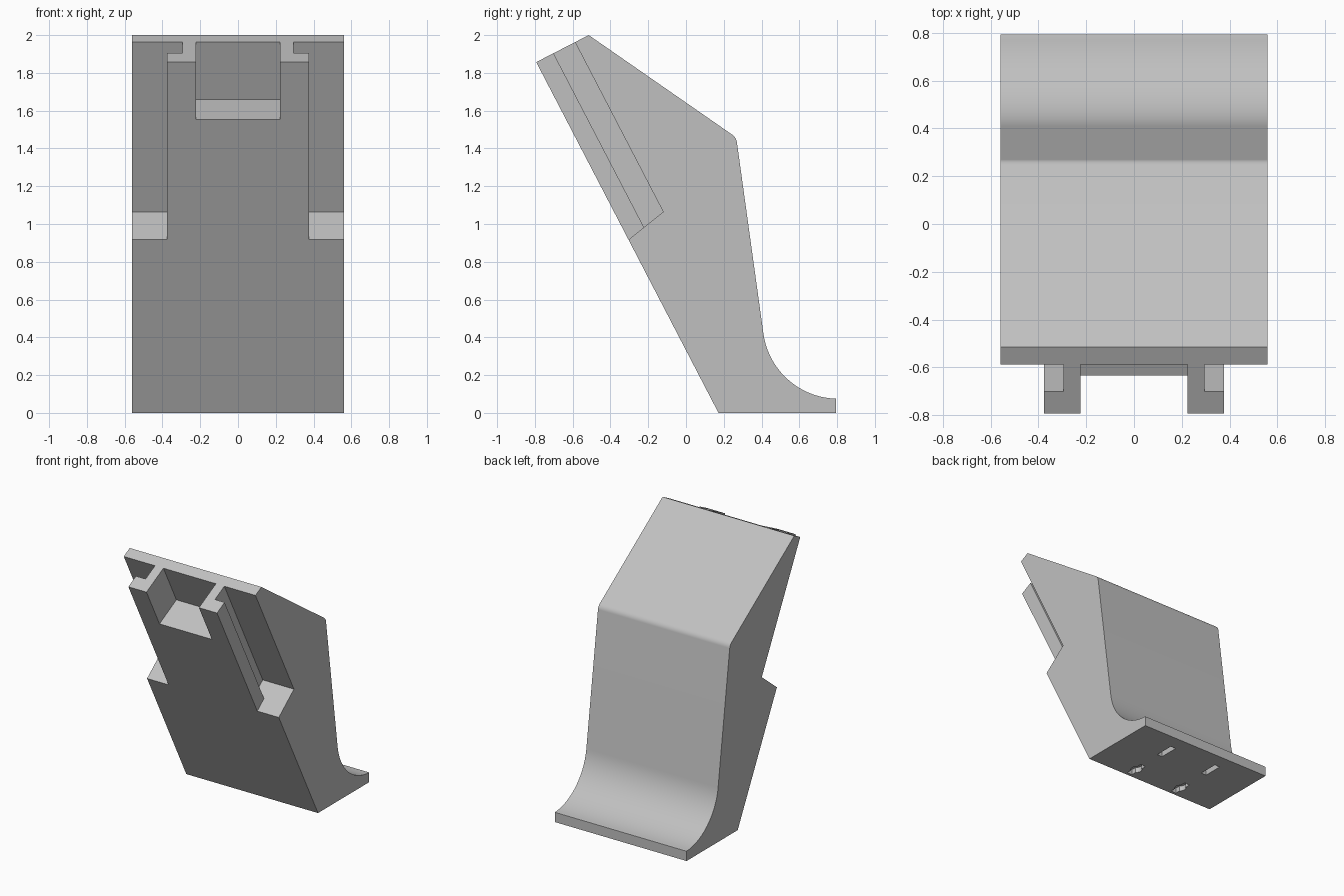
import bpy, bmesh, math
from mathutils import Vector

if "Cube" in bpy.data.objects:
    bpy.data.objects.remove(bpy.data.objects["Cube"], do_unlink=True)

grey = bpy.data.materials.new("light_grey")
grey.use_nodes = True
colour = (0.53, 0.53, 0.53, 1)
grey.diffuse_color = colour
grey.node_tree.nodes["Principled BSDF"].inputs["Base Color"].default_value = colour


def prism(name, profile, x0, x1):
    """Extrude a (y, z) profile along x."""
    bm = bmesh.new()
    face = bm.faces.new([bm.verts.new((x0, y, z)) for y, z in profile])
    ext = bmesh.ops.extrude_face_region(bm, geom=[face])
    verts = [v for v in ext["geom"] if isinstance(v, bmesh.types.BMVert)]
    bmesh.ops.translate(bm, verts=verts, vec=(x1 - x0, 0, 0))
    bmesh.ops.recalc_face_normals(bm, faces=bm.faces)
    mesh = bpy.data.meshes.new(name)
    bm.to_mesh(mesh)
    bm.free()
    obj = bpy.data.objects.new(name, mesh)
    bpy.context.collection.objects.link(obj)
    mesh.materials.append(grey)
    return obj


def arc(cy, cz, r, a0, a1, n):
    angles = [math.radians(a0 + (a1 - a0) * i / n) for i in range(n + 1)]
    return [(cy + r * math.cos(a), cz + r * math.sin(a)) for a in angles]


def cut(target, cutter):
    mod = target.modifiers.new("cut", 'BOOLEAN')
    mod.operation = 'DIFFERENCE'
    mod.solver = 'EXACT'
    mod.object = cutter
    bpy.context.view_layer.objects.active = target
    bpy.ops.object.modifier_apply(modifier=mod.name)
    bpy.data.objects.remove(cutter, do_unlink=True)


# Sloping front plane: s runs up the slope, d runs into the body
base = Vector((0.172, 0))
tip = Vector((-0.793, 1.857))
up = (tip - base).normalized()
inward = Vector((up.y, -up.x))


def slope(s, d):
    return tuple(base + up * s + inward * d)


# Wedge body with rounded knee and curved foot
half = 0.56
profile = [tuple(base), tuple(tip), (-0.515, 2.0)]
profile += arc(0.212, 1.425, 0.058, 55, 8, 8)
profile += arc(0.806, 0.475, 0.40, 188, 268, 24)
profile += [(0.793, 0.075), (0.793, 0)]
body = prism("wedge_bracket", profile, -half, half)

# Side channels with an undercut behind the rail lips
depth, lip, top = 0.231, 0.103, 2.4


def ledge(d):
    return 1.033 + 0.2 * d


def channel(d0):
    return [slope(ledge(d0), d0), slope(top, d0), slope(top, depth), slope(ledge(depth), depth)]


for side in (-1, 1):
    cut(body, prism("channel_cutter", channel(-0.1), side * 0.377, side * 0.7))
    cut(body, prism("undercut_cutter", channel(lip), side * 0.295, side * 0.7))

# Open pocket between the rails
pocket = [slope(1.75, -0.1), slope(top, -0.1), slope(top, depth), slope(1.75, depth)]
cut(body, prism("pocket_cutter", pocket, -0.223, 0.223))

# Narrow mounting slots in the base, the front pair with a round head
for x in (-0.205, 0.205):
    for y in (0.27, 0.605):
        slot = [(y - 0.075, -0.1), (y + 0.075, -0.1), (y + 0.075, 0.04), (y - 0.075, 0.04)]
        cut(body, prism("slot_cutter", slot, x - 0.022, x + 0.022))
    bpy.ops.mesh.primitive_cylinder_add(vertices=24, radius=0.04, depth=0.14, location=(x, 0.27, -0.03))
    cut(body, bpy.context.object)

bpy.ops.object.select_all(action='DESELECT')
body.select_set(True)
bpy.context.view_layer.objects.active = body
bpy.ops.object.shade_smooth_by_angle(angle=math.radians(25))
